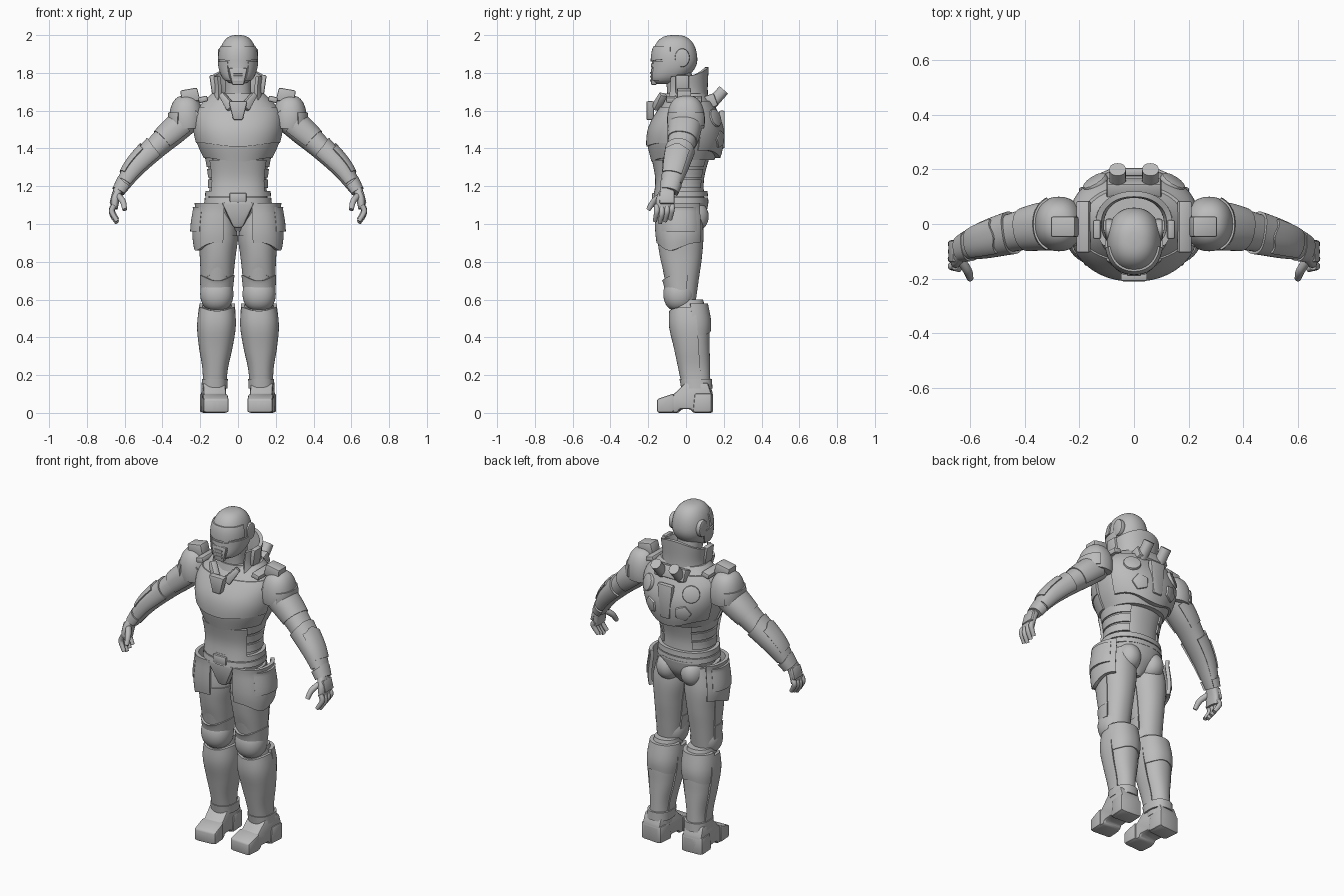
import bpy, bmesh, math
from mathutils import Vector, Matrix

if "Cube" in bpy.data.objects:
    bpy.data.objects.remove(bpy.data.objects["Cube"])

GREY = (0.5, 0.5, 0.5, 1)
armour = bpy.data.materials.new("armour grey")
armour.use_nodes = True
armour.diffuse_color = GREY
armour.node_tree.nodes["Principled BSDF"].inputs["Base Color"].default_value = GREY

# Arcs around a body part: zero is the model's left, a quarter turn is its back
FRONT, BACK, AROUND = (190, 350), (20, 160), (0, 360)
WIDE_FRONT, OUTER, OUTER_HALF = (165, 375), (-100, 50), (-130, 130)


def finish(name, bm, mirror):
    bmesh.ops.recalc_face_normals(bm, faces=bm.faces)
    mesh = bpy.data.meshes.new(name)
    bm.to_mesh(mesh)
    bm.free()
    mesh.materials.append(armour)
    part = bpy.data.objects.new(name, mesh)
    bpy.context.collection.objects.link(part)
    bpy.ops.object.select_all(action='DESELECT')
    part.select_set(True)
    bpy.context.view_layer.objects.active = part
    bpy.ops.object.shade_smooth_by_angle(angle=math.radians(35))
    if mirror:
        part.modifiers.new("both sides", 'MIRROR')


def spline(rings, steps=6):
    """Smoothly resample rings, keeping the given ones."""
    smooth, last = [], len(rings) - 1
    for i in range(last):
        near = [rings[max(0, min(last, i + k))] for k in (-1, 0, 1, 2)]
        for s in range(steps):
            t = s / steps
            smooth.append([b + t * (c - a) / 2 + t * t * (2 * a - 5 * b + 4 * c - d) / 2
                           + t ** 3 * (3 * b - a - 3 * c + d) / 2 for a, b, c, d in zip(*near)])
    return smooth + [list(rings[-1])]


def limb(points, widths, depths):
    """Rings as x, y, z, width radius, depth radius."""
    return spline([(*p, w, d) for p, w, d in zip(points, widths, depths)])


def trunk(low, high, widths, depths):
    """Evenly spaced rings between two centres."""
    low, high, last = Vector(low), Vector(high), len(widths) - 1
    return limb([low.lerp(high, i / last) for i in range(len(widths))], widths, depths)


def dome(centre, width, depth, height, start=-90, chin=0):
    """Rings of a rounded dome whose underside may lean forward."""
    x, y, z = centre
    rings = []
    for i in range(25):
        angle = math.radians(start + (90 - start) * i / 24)
        up, out = math.sin(angle), max(0, math.cos(angle)) ** 0.7
        rings.append((x, y - chin * min(0, up) ** 2, z + height * up, width * out, depth * out))
    return rings


def loft(name, rings, mirror=False, arc=None, thick=0.02, tilt=False, boxy=2.2, dip=0, rise=0, sides=40):
    """Skin rings; an arc makes a thick curved plate, shaped by dip and rise at mid arc."""
    bm, loops, last = bmesh.new(), [], len(rings) - 1
    start, stop = arc or AROUND
    for i, (x, y, z, width, depth) in enumerate(rings):
        along = Vector((0, 0, 1))
        if tilt:
            along = (Vector(rings[min(i + 1, last)][:3]) - Vector(rings[max(i - 1, 0)][:3])).normalized()
        across = (Vector((0, 1, 0)) - along * along.y).normalized()
        side = across.cross(along)
        f = i / last

        def point(k, inset=0):
            angle = math.radians(start + (stop - start) * k / sides)
            c, s = math.cos(angle), math.sin(angle)
            u = math.copysign(abs(c) ** (2 / boxy), c) * max(width - inset, 0.001)
            v = math.copysign(abs(s) ** (2 / boxy), s) * max(depth - inset, 0.001)
            lift = math.sin(math.pi * k / sides) ** 4 * (rise * f * f - dip * (1 - f) ** 2)
            return bm.verts.new(Vector((x, y, z)) + side * u + across * v + along * lift)
        if arc:
            loops.append([point(k) for k in range(sides + 1)]
                         + [point(k, thick) for k in range(sides, -1, -1)])
        else:
            loops.append([point(k) for k in range(sides)])
    count = len(loops[0])
    for a, b in zip(loops, loops[1:]):
        for k in range(count):
            j = (k + 1) % count
            bm.faces.new((a[k], a[j], b[j], b[k]))
    for end in (loops[0], loops[-1]):
        if arc:
            for k in range(sides):
                bm.faces.new((end[k], end[k + 1], end[-2 - k], end[-1 - k]))
        else:
            bm.faces.new(end)
    finish(name, bm, mirror)


def guard(name, base, low, high, arc, out=0.01, flare=0, deep=1, **options):
    """Armour plate that follows a body part between two heights."""
    rings = []
    for i in range(13):
        z = low + (high - low) * i / 12
        below = max([r for r in base if r[2] <= z] or base[:1], key=lambda r: r[2])
        above = min([r for r in base if r[2] > z] or base[-1:], key=lambda r: r[2])
        gap = above[2] - below[2]
        t = max(0, (z - below[2]) / gap) if gap else 0
        x, y, _, width, depth = [a + (b - a) * t for a, b in zip(below, above)]
        grow = out + flare * i / 12
        rings.append((x, y, z, width + grow, depth + grow * deep))
    loft(name, rings, arc=arc, **options)


def plate(name, outline, depth, centre, turn=(0, 0, 0), bevel=0.008, mirror=False):
    """Extrude an outline in local x and z through a depth along y."""
    bm = bmesh.new()
    face = bm.faces.new([bm.verts.new((x, -depth / 2, z)) for x, z in outline])
    grown = bmesh.ops.extrude_face_region(bm, geom=[face])["geom"]
    bmesh.ops.translate(bm, vec=(0, depth, 0), verts=[g for g in grown if isinstance(g, bmesh.types.BMVert)])
    bmesh.ops.bevel(bm, geom=bm.edges[:], offset=bevel, segments=2, affect='EDGES', profile=0.5)
    place = Matrix.Translation(centre)
    for angle, axis in zip(reversed(turn), 'ZYX'):
        place = place @ Matrix.Rotation(math.radians(angle), 4, axis)
    bmesh.ops.transform(bm, matrix=place, verts=bm.verts)
    finish(name, bm, mirror)


def taper(bottom, top, height):
    b, t, h = bottom / 2, top / 2, height / 2
    return [(-b, -h), (b, -h), (t, h), (-t, h)]


def disc(sides, width, height):
    turns = [math.tau * k / sides for k in range(sides)]
    return [(width * math.cos(a), height * math.sin(a)) for a in turns]


# Helmet
helmet = dome((0, -0.06, 1.87), width=0.1, depth=0.12, height=0.13, start=-80, chin=0.06)
loft("helmet", helmet)
guard("brow", helmet, 1.87, 1.94, FRONT, out=0.007, dip=0.01)
guard("visor", helmet, 1.83, 1.85, (215, 325), out=0.004)
guard("cheek_guard", helmet, 1.76, 1.86, (-60, 15), out=0.007, mirror=True)
plate("mouth_guard", taper(0.06, 0.1, 0.09), depth=0.03, centre=(0, -0.17, 1.78))
for k in range(3):
    plate("breather_slat", taper(0.05, 0.05, 0.01), depth=0.01, centre=(0, -0.185, 1.8 - k / 50), bevel=0.002)
plate("ear_disc", disc(16, 0.04, 0.05), depth=0.03, centre=(0.09, -0.02, 1.88), turn=(0, 0, 90), mirror=True)
loft("neck", trunk((0, -0.02, 1.6), (0, -0.04, 1.8), widths=(0.08, 0.07, 0.07), depths=(0.08, 0.07, 0.07)))

# Collar
collar = trunk((0, -0.01, 1.63), (0, 0, 1.78), widths=(0.14, 0.13, 0.14), depths=(0.13, 0.12, 0.12))
loft("collar", collar, arc=(-40, 220), rise=0.05)
guard("inner_collar", collar, 1.63, 1.69, AROUND, out=-0.02)
plate("collar_post", taper(0.03, 0.03, 0.1), depth=0.07, centre=(0.13, -0.02, 1.74), turn=(0, 8, 0), mirror=True)
plate("collar_wing", taper(0.05, 0.03, 0.1), depth=0.04, centre=(0.06, -0.14, 1.65), turn=(-12, 40, 20), mirror=True)
plate("throat_clasp", taper(0.05, 0.1, 0.1), depth=0.04, centre=(0, -0.19, 1.6))

# Torso
chest = trunk((0, -0.01, 1.34), (0, 0.01, 1.69),
              widths=(0.17, 0.21, 0.23, 0.22, 0.14), depths=(0.16, 0.19, 0.19, 0.15, 0.1))
loft("chest", chest)
guard("rib_plate", chest, 1.35, 1.45, FRONT, out=0.01, thick=0.03, dip=0.02)
guard("breast_plate", chest, 1.43, 1.62, FRONT, out=0.015, flare=-0.01, thick=0.03, dip=0.02)
guard("back_plate", chest, 1.39, 1.65, BACK, out=0.01, thick=0.03, dip=0.04)
plate("back_panel", disc(5, 0.05, 0.05), depth=0.04, centre=(0.1, 0.17, 1.45), turn=(-8, 0, -25), mirror=True)
plate("shoulder_blade", disc(12, 0.05, 0.05), depth=0.03, centre=(0.14, 0.15, 1.56), turn=(18, 0, -32), mirror=True)
plate("spine_plate", taper(0.06, 0.1, 0.2), depth=0.03, centre=(0, 0.19, 1.5))
plate("pack_mount", taper(0.2, 0.2, 0.07), depth=0.06, centre=(0, 0.13, 1.65), turn=(20, 0, 0))
loft("pack_canister", trunk((0.06, 0.13, 1.63), (0.06, 0.2, 1.71), widths=[0.03] * 3, depths=[0.03] * 3),
     mirror=True, tilt=True)

# Waist and belt
waist = trunk((0, -0.03, 1.1), (0, -0.02, 1.37), widths=(0.16, 0.15, 0.17), depths=(0.13, 0.12, 0.15))
loft("abdomen", waist)
guard("stomach_plate", waist, 1.15, 1.34, (215, 325), out=0.012, deep=1.5, boxy=2.6)
for k in range(3):
    height = 1.19 + k / 18
    guard("side_band", waist, height, height + 0.045, (-40, 55), out=0.008, mirror=True)
for height in (1.11, 1.145):
    guard("belt", waist, height, height + 0.03, AROUND, out=0.02)
plate("belt_buckle", taper(0.09, 0.09, 0.05), depth=0.02, centre=(0, -0.17, 1.14))
loft("pelvis", trunk((0, -0.02, 0.96), (0, -0.02, 1.12), widths=(0.03, 0.13, 0.17), depths=(0.06, 0.12, 0.14)))
plate("groin_plate", taper(0.05, 0.18, 0.14), depth=0.05, centre=(0, -0.14, 1.05), turn=(8, 0, 0), bevel=0.015)
loft("buttock", dome((0.08, 0.02, 1.04), width=0.07, depth=0.1, height=0.08), mirror=True)

# Upper legs
thigh = trunk((0.115, -0.02, 0.58), (0.1, -0.03, 1.08),
              widths=(0.07, 0.08, 0.09, 0.1, 0.07), depths=(0.07, 0.09, 0.11, 0.12, 0.11))
loft("thigh", thigh, mirror=True)
guard("thigh_guard", thigh, 0.7, 0.94, WIDE_FRONT, out=0.005, dip=-0.04, mirror=True)
guard("hip_plate", thigh, 0.9, 1.11, OUTER, out=0.03, flare=0.03, deep=0.4, dip=0.04, mirror=True)
guard("hip_overlay", thigh, 0.96, 1.09, (-50, 40), out=0.05, flare=0.02, deep=0.2, mirror=True)
loft("knee_cap", dome((0.112, -0.035, 0.63), width=0.088, depth=0.085, height=0.09), mirror=True)
guard("knee_ridge", thigh, 0.65, 0.73, WIDE_FRONT, out=0.01, rise=-0.03, mirror=True)

# Lower legs
calf = trunk((0.125, 0.06, 0.1), (0.11, 0.01, 0.6),
             widths=(0.06, 0.06, 0.08, 0.09, 0.07), depths=(0.07, 0.08, 0.09, 0.1, 0.08))
loft("calf", calf, mirror=True)
guard("shin_guard", calf, 0.17, 0.56, WIDE_FRONT, out=0.005, flare=0.01, rise=-0.02, boxy=2.4, mirror=True)
guard("calf_guard", calf, 0.41, 0.58, (5, 175), out=0.005, flare=0.015, dip=-0.02, mirror=True)
guard("ankle_cuff", calf, 0.13, 0.18, AROUND, out=0.01, boxy=2.4, mirror=True)

# Boots, turned slightly outward
boot = [(-0.15, 0), (-0.15, 0.07), (-0.06, 0.1), (0, 0.16), (0.12, 0.16), (0.14, 0.1), (0.14, 0),
        (0.04, 0), (0.03, 0.02), (-0.03, 0.02), (-0.04, 0)]
plate("boot", boot, depth=0.12, centre=(0.126, 0, 0), turn=(0, 0, 86), bevel=0.012, mirror=True)
for name, part in (("toe_cap", boot[:3] + [(-0.06, 0)]), ("heel_cup", [(0.05, 0.1)] + boot[5:8])):
    plate(name, part, depth=0.134, centre=(0.126, 0, 0.003), turn=(0, 0, 86), bevel=0.01, mirror=True)

# Arms, from wrist to shoulder
arm = limb([(0.63, -0.09, 1.17), (0.55, -0.06, 1.29), (0.44, -0.03, 1.4), (0.34, -0.01, 1.49), (0.22, 0, 1.59)],
           widths=(0.03, 0.05, 0.06, 0.07, 0.07), depths=(0.04, 0.06, 0.07, 0.08, 0.08))
loft("arm", arm, mirror=True, tilt=True)
for name, low, high, arc, out, flare in (("wrist_cuff", 1.17, 1.21, OUTER_HALF, 0.01, 0),
                                         ("forearm_guard", 1.22, 1.39, OUTER_HALF, 0.005, 0.005),
                                         ("forearm_ridge", 1.25, 1.36, (-55, 45), 0.012, 0.005),
                                         ("upper_arm_guard", 1.44, 1.53, OUTER_HALF, 0.005, 0.005)):
    guard(name, arm, low, high, arc, out, flare, rise=0.02, tilt=True, mirror=True)

# Shoulders
pauldron = dome((0.275, 0, 1.55), width=0.09, depth=0.1, height=0.13, start=-20)
loft("pauldron", pauldron, mirror=True)
guard("pauldron_rim", pauldron, 1.52, 1.59, (-65, 65), out=0.007, dip=0.03, mirror=True)
plate("shoulder_block", taper(0.1, 0.09, 0.07), depth=0.075, centre=(0.255, -0.01, 1.68), turn=(0, 10, 0), mirror=True)
plate("shoulder_strap", taper(0.05, 0.05, 0.03), depth=0.19, centre=(0.185, -0.01, 1.66), turn=(0, 15, 0), mirror=True)

# Hands
loft("palm", limb([(0.655, -0.115, 1.08), (0.65, -0.11, 1.13), (0.635, -0.095, 1.18)],
                  widths=(0.018, 0.023, 0.024), depths=(0.046, 0.047, 0.038)), mirror=True, tilt=True, boxy=2.6)
plate("hand_guard", taper(0.02, 0.02, 0.07), depth=0.08, centre=(0.663, -0.1, 1.14), turn=(0, -14, 0), mirror=True)
for k in range(4):
    y, tip = k * 0.027 - 0.155, 1.005 + abs(k - 1) / 100
    loft("finger", limb([(0.655, y, 1.1), (0.668, y, tip + 0.05), (0.64, y - 0.01, tip)],
                        widths=(0.014, 0.014, 0.011), depths=(0.014, 0.014, 0.011)),
         mirror=True, tilt=True, sides=14)
loft("thumb", limb([(0.64, -0.125, 1.155), (0.61, -0.17, 1.12), (0.6, -0.2, 1.075)],
                   widths=(0.016, 0.016, 0.012), depths=(0.016, 0.016, 0.012)), mirror=True, tilt=True, sides=14)
